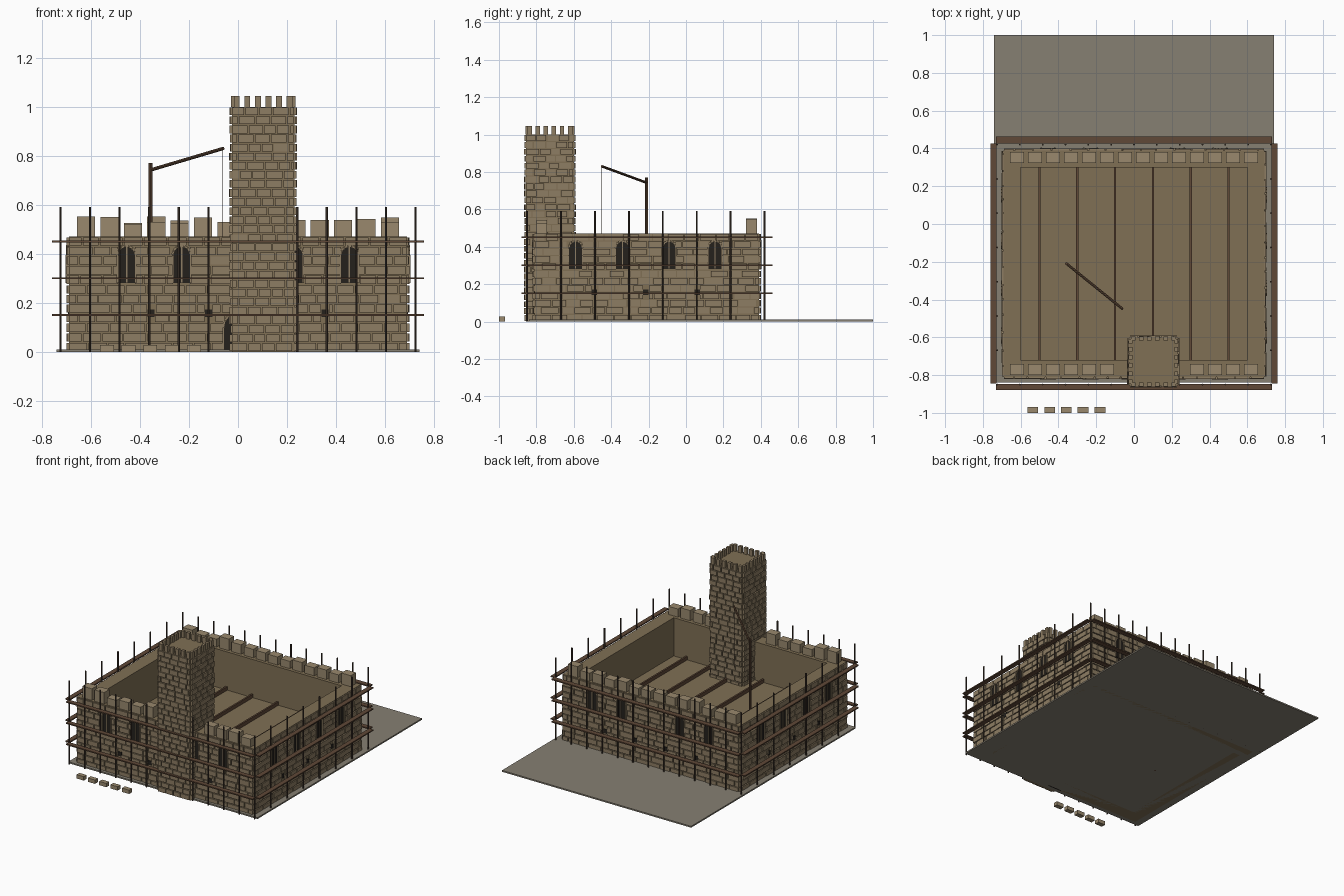
import bpy, bmesh, math, random
from mathutils import Vector, Matrix

if "Cube" in bpy.data.objects:
    bpy.data.objects.remove(bpy.data.objects["Cube"])
random.seed(4)

def mat(name, c):
    m = bpy.data.materials.new(name)
    m.diffuse_color = (*c, 1)
    m.use_nodes = True
    m.node_tree.nodes["Principled BSDF"].inputs["Base Color"].default_value = m.diffuse_color
    return m

STONE = mat("stone", (0.27, 0.205, 0.125))
CORE = mat("mortar", (0.215, 0.16, 0.09))
LIGHT = mat("pale_stone", (0.32, 0.25, 0.155))
WOOD = mat("wood", (0.115, 0.065, 0.038))
POLE = mat("dark_wood", (0.06, 0.042, 0.03))
DARK = mat("opening", (0.018, 0.015, 0.012))
EARTH = mat("earth", (0.24, 0.215, 0.17))

def box(bm, lo, hi):
    lo, hi = Vector(lo), Vector(hi)
    m = Matrix.Translation((lo + hi) / 2) @ Matrix.Diagonal((*(hi - lo), 1))
    bmesh.ops.create_cube(bm, size=1, matrix=m)

def rod(bm, a, b, r, n=6):
    a, b = Vector(a), Vector(b)
    q = (b - a).to_track_quat('Z', 'Y').to_matrix().to_4x4()
    bmesh.ops.create_cone(bm, cap_ends=True, segments=n, radius1=r, radius2=r,
                          depth=(b - a).length, matrix=Matrix.Translation((a + b) / 2) @ q)

def finish(bm, name, m):
    bmesh.ops.recalc_face_normals(bm, faces=bm.faces)
    me = bpy.data.meshes.new(name)
    bm.to_mesh(me)
    bm.free()
    me.materials.append(m)
    ob = bpy.data.objects.new(name, me)
    bpy.context.collection.objects.link(ob)
    return ob

def boxes(name, m, items):
    bm = bmesh.new()
    for lo, hi in items:
        box(bm, lo, hi)
    return finish(bm, name, m)

# local face frames: (u along the face, d outward, z up) -> world
def frames(x0, x1, y0, y1):
    return {"front": (lambda u, d, z: Vector((u, y0 - d, z)), x0, x1),
            "back": (lambda u, d, z: Vector((u, y1 + d, z)), x0, x1),
            "right": (lambda u, d, z: Vector((x1 + d, u, z)), y0, y1),
            "left": (lambda u, d, z: Vector((x0 - d, u, z)), y0, y1)}

def face_box(bm, f, u0, u1, d0, d1, z0, z1):
    a, b = f(u0, d0, z0), f(u1, d1, z1)
    box(bm, [min(p, q) for p, q in zip(a, b)], [max(p, q) for p, q in zip(a, b)])

# courses of slightly irregular bricks, leaving the given holes free
def brick(bm, f, u0, u1, height, rows, length, holes=()):
    h = height / rows
    for r in range(rows):
        z0, z1 = r * h + 0.003, (r + 1) * h - 0.003
        u = u0 - (r % 2) * length / 2
        while u < u1 - 0.012:
            w = length * random.uniform(0.8, 1.2)
            a, b = max(u, u0) + 0.003, min(u + w, u1) - 0.003
            parts = [(a, b)]
            for hu0, hu1, hz0, hz1 in holes:
                if z1 > hz0 and z0 < hz1:
                    parts = [s for p, q in parts
                             for s in ((p, min(q, hu0)), (max(p, hu1), q))]
            for p, q in parts:
                if q - p > 0.008:
                    face_box(bm, f, p, q, -0.004, random.uniform(0.006, 0.011), z0, z1)
            u += w

# ground
boxes("ground", EARTH, [((-0.74, -0.84, 0), (0.74, 1, 0.01))])

# curtain wall core, floor and joists
X, Y0, Y1, H, T = 0.69, -0.81, 0.39, 0.47, 0.09
boxes("wall_core", CORE, [((-X, Y0, 0), (X, Y0 + T, H)), ((-X, Y1 - T, 0), (X, Y1, H)),
                          ((-X, Y0 + T, 0), (T - X, Y1 - T, H)), ((X - T, Y0 + T, 0), (X, Y1 - T, H))])
boxes("floor", CORE, [((T - X, Y0 + T, 0.18), (X - T, Y1 - T, 0.2))])
boxes("floor_joist", WOOD, [((x / 10 - 0.006, Y0 + T, 0.19), (x / 10 + 0.006, Y1 - T, 0.225))
                            for x in (-5, -3, -1, 1, 3, 5)])

# masonry, windows and putlog holes of each wall
walls = frames(-X, X, Y0, Y1)
bricks, frame_bm, dark, bars = (bmesh.new() for _ in range(4))
for side, (f, u0, u1) in walls.items():
    long = side in ("front", "back")
    wins = (-0.455, -0.23, 0.23, 0.455) if long else (-0.59, -0.34, -0.09, 0.155)
    puts = (-0.355, -0.12, 0.12, 0.355) if long else (-0.49, -0.215, 0.06)
    holes = [(w - 0.035, w + 0.035, 0.28, 0.43) for w in wins]
    holes += [(p - 0.016, p + 0.016, 0.14, 0.175) for p in puts]
    if side == "front":
        holes.append((-0.055, 0.055, 0, 0.15))
    brick(bricks, f, u0, u1, H, 12, 0.085, holes)
    for p in puts:
        face_box(dark, f, p - 0.015, p + 0.015, -0.004, 0.004, 0.142, 0.172)
    openings = [(w, 0.032, 0.28, 0.395) for w in wins]
    if side == "front":
        openings.append((0, 0.055, 0.0, 0.1))
    for w, r, z0, zs in openings:
        # dark arched panel
        pts = [(w - r, z0), (w + r, z0)]
        pts += [(w + r * math.cos(t * math.pi / 10), zs + r * math.sin(t * math.pi / 10)) for t in range(11)]
        face = dark.faces.new([dark.verts.new(f(u, 0.005, z)) for u, z in pts])
        ext = bmesh.ops.extrude_face_region(dark, geom=[face])
        bmesh.ops.translate(dark, verts=[v for v in ext["geom"] if isinstance(v, bmesh.types.BMVert)],
                            vec=f(0, -0.01, 0) - f(0, 0, 0))
        # arch stones
        for k in range(7):
            quad = []
            for d in (0, 0.013):
                for t, rr in ((k, r), (k + 0.9, r), (k + 0.9, r + 0.01), (k, r + 0.01)):
                    a = t * math.pi / 7
                    quad.append(frame_bm.verts.new(f(w + rr * math.cos(a), d, zs + rr * math.sin(a))))
            for idx in ((0, 1, 2, 3), (4, 5, 6, 7), (0, 1, 5, 4), (1, 2, 6, 5), (2, 3, 7, 6), (3, 0, 4, 7)):
                frame_bm.faces.new([quad[i] for i in idx])
        # jambs and mullion
        for s in (-1, 1):
            face_box(frame_bm, f, w + s * r, w + s * (r + 0.008), 0, 0.014, z0, zs)
        if z0 > 0.1:
            face_box(bars, f, w - 0.003, w + 0.003, 0, 0.01, z0, zs + r)
finish(bricks, "wall_bricks", STONE)
finish(frame_bm, "window_surrounds", STONE)
finish(dark, "openings", DARK)
finish(bars, "window_mullions", STONE)

# wall merlons of uneven height on front and back
merlons = []
for i in range(14):
    x = -0.62 + i * 1.24 / 13
    for y0, y1 in ((-0.8, -0.742), (0.322, 0.38)):
        if y0 > 0 or not -0.06 < x < 0.27:
            merlons.append(((x - 0.037, y0, H), (x + 0.037, y1, random.uniform(0.52, 0.552))))
boxes("wall_merlons", LIGHT, merlons)

# tower with bricks and small merlons
TX0, TX1, TY0, TY1 = -0.025, 0.23, -0.855, -0.6
boxes("tower_core", CORE, [((TX0, TY0, 0), (TX1, TY1, 1.0))])
tb, tm = bmesh.new(), bmesh.new()
for f, u0, u1 in frames(TX0, TX1, TY0, TY1).values():
    brick(tb, f, u0, u1, 1.0, 27, 0.06)
    for i in range(6):
        u = u0 + 0.02 + i * (u1 - u0 - 0.04) / 5
        face_box(tm, f, u - 0.012, u + 0.012, -0.016, 0.004, 1.0, 1.045)
finish(tb, "tower_bricks", STONE)
finish(tm, "tower_merlons", STONE)

# scaffold poles, walkway planks and putlogs
PX, PY0, PY1 = 0.725, -0.85, 0.42
poles = {(-PX + i * 2 * PX / 12, y) for i in range(13) for y in (PY0, PY1)}
poles |= {(x, PY0 + i * (PY1 - PY0) / 7) for i in range(1, 7) for x in (-PX, PX)}
bm = bmesh.new()
for x, y in sorted(poles):
    rod(bm, (x, y, 0), (x, y, 0.59), 0.005)
finish(bm, "scaffold_poles", POLE)
planks = []
for z in (0.15, 0.3, 0.45):
    a, b = z - 0.004, z + 0.004
    planks += [((-0.73, -0.88, a), (0.73, -0.847, b)), ((-0.73, 0.427, a), (0.73, 0.462, b)),
               ((-0.76, -0.845, a), (-0.727, 0.427, b)), ((0.727, -0.845, a), (0.76, 0.427, b))]
boxes("scaffold_planks", WOOD, planks)

# crane: mast, jib and rope
bm = bmesh.new()
rod(bm, (-0.357, -0.21, 0), (-0.357, -0.21, 0.77), 0.008, 8)
rod(bm, (-0.357, -0.21, 0.742), (-0.06, -0.45, 0.83), 0.007, 8)
finish(bm, "crane", WOOD)
bm = bmesh.new()
rod(bm, (-0.062, -0.45, 0.83), (-0.062, -0.45, 0.4), 0.002)
finish(bm, "crane_rope", POLE)

# loose blocks in front
boxes("loose_blocks", LIGHT, [((x - 0.028, -1, 0), (x + 0.028, -0.968, 0.027))
                              for x in (-0.535, -0.447, -0.358, -0.27, -0.18)])
